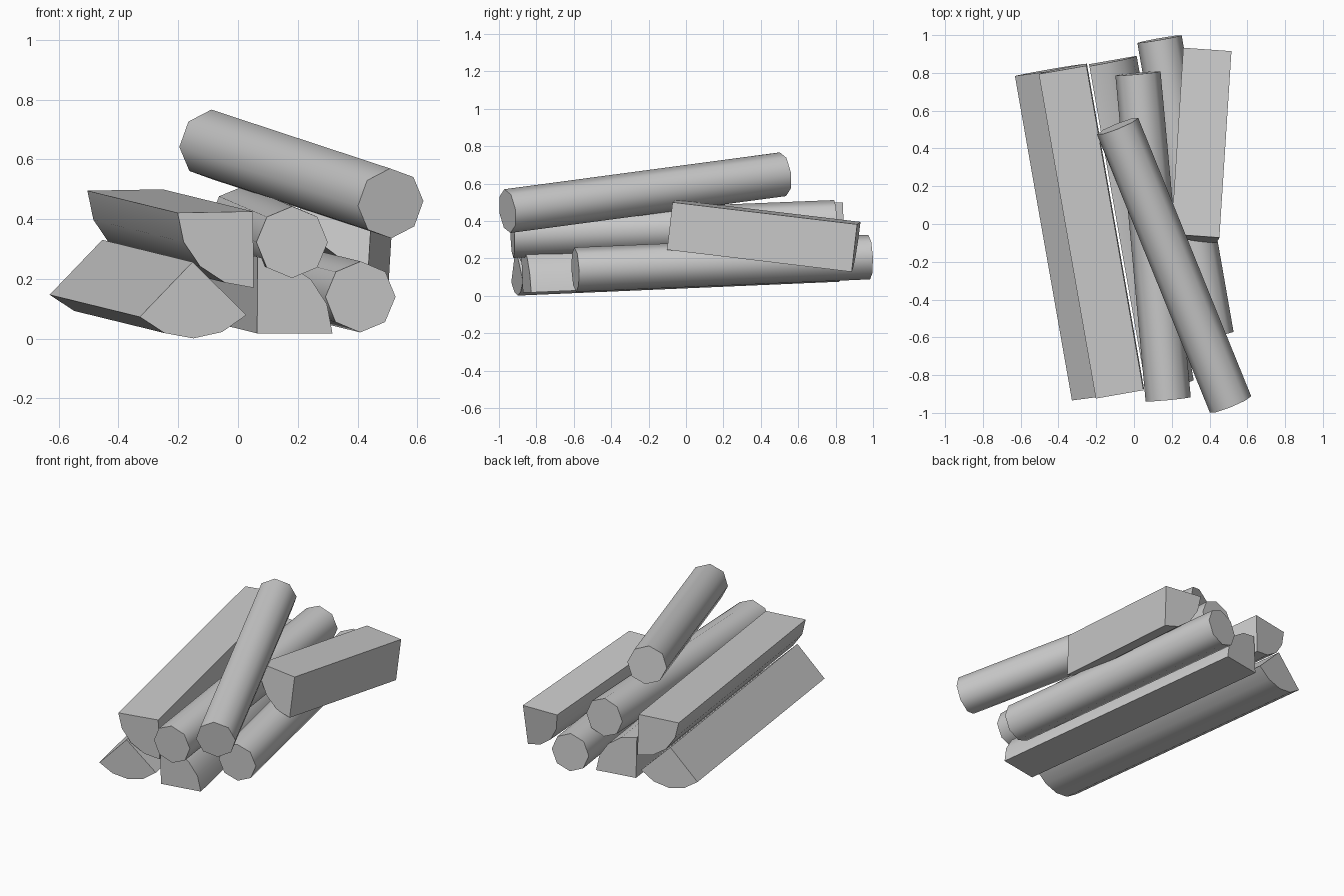
import bpy, bmesh
from math import sin, cos, radians
from mathutils import Vector

if "Cube" in bpy.data.objects:
    bpy.data.objects.remove(bpy.data.objects["Cube"])


def log(name, front, back, profile):
    """Extrude a closed 2D profile from the front point to the back point."""
    front, back = Vector(front), Vector(back)
    axis = (back - front).normalized()
    right = axis.cross(Vector((0, 0, 1))).normalized()
    up = right.cross(axis)

    bm = bmesh.new()
    rings = [[bm.verts.new(c + right * u + up * v) for u, v in profile]
             for c in (front, back)]
    n = len(profile)
    bm.faces.new(rings[0])
    bm.faces.new(rings[1][::-1])
    for i in range(n):
        j = (i + 1) % n
        bm.faces.new((rings[0][i], rings[1][i], rings[1][j], rings[0][j]))
    bmesh.ops.recalc_face_normals(bm, faces=bm.faces)
    mesh = bpy.data.meshes.new(name)
    bm.to_mesh(mesh)
    bm.free()

    obj = bpy.data.objects.new(name, mesh)
    bpy.context.collection.objects.link(obj)
    bpy.ops.object.select_all(action='DESELECT')
    obj.select_set(True)
    bpy.context.view_layer.objects.active = obj
    bpy.ops.object.shade_smooth_by_angle(angle=radians(50))
    return obj


def arc(radius, start, step, count):
    angles = [radians(start + step * i) for i in range(count)]
    return [(radius * cos(a), radius * sin(a)) for a in angles]


def round_log(name, front, back, radius=0.118, phase=0):
    return log(name, front, back, arc(radius, phase, 45, 8))


def split_log(name, front, back, start, radius=0.256):
    # quarter round: the split corner runs from front to back
    return log(name, front, back, [(0, 0)] + arc(radius, start, 22.5, 5))


# Whole round logs
round_log("round_log_top", (0.511, -0.955, 0.453), (-0.087, 0.518, 0.65), phase=4)
round_log("round_log_middle", (0.181, -0.928, 0.323), (0.021, 0.797, 0.392), 0.12)
round_log("round_log_lower_right", (0.41, -0.592, 0.14), (0.135, 0.979, 0.207), 0.119)

# Three parallel quarter-split logs
run = Vector((-0.302, 1.718, 0.074))
for name, corner, start in (
        ("split_log_lower_left", (-0.152, -0.911, 0.257), 226),
        ("split_log_upper_left", (0.05, -0.88, 0.426), 181),
        ("split_log_lower_middle", (0.064, -0.872, 0.018), 0)):
    split_log(name, corner, Vector(corner) + run, start)

# Short split log tilted down towards the back
split_log("split_log_short", (0.452, -0.072, 0.5), (0.516, 0.915, 0.382), 177)
